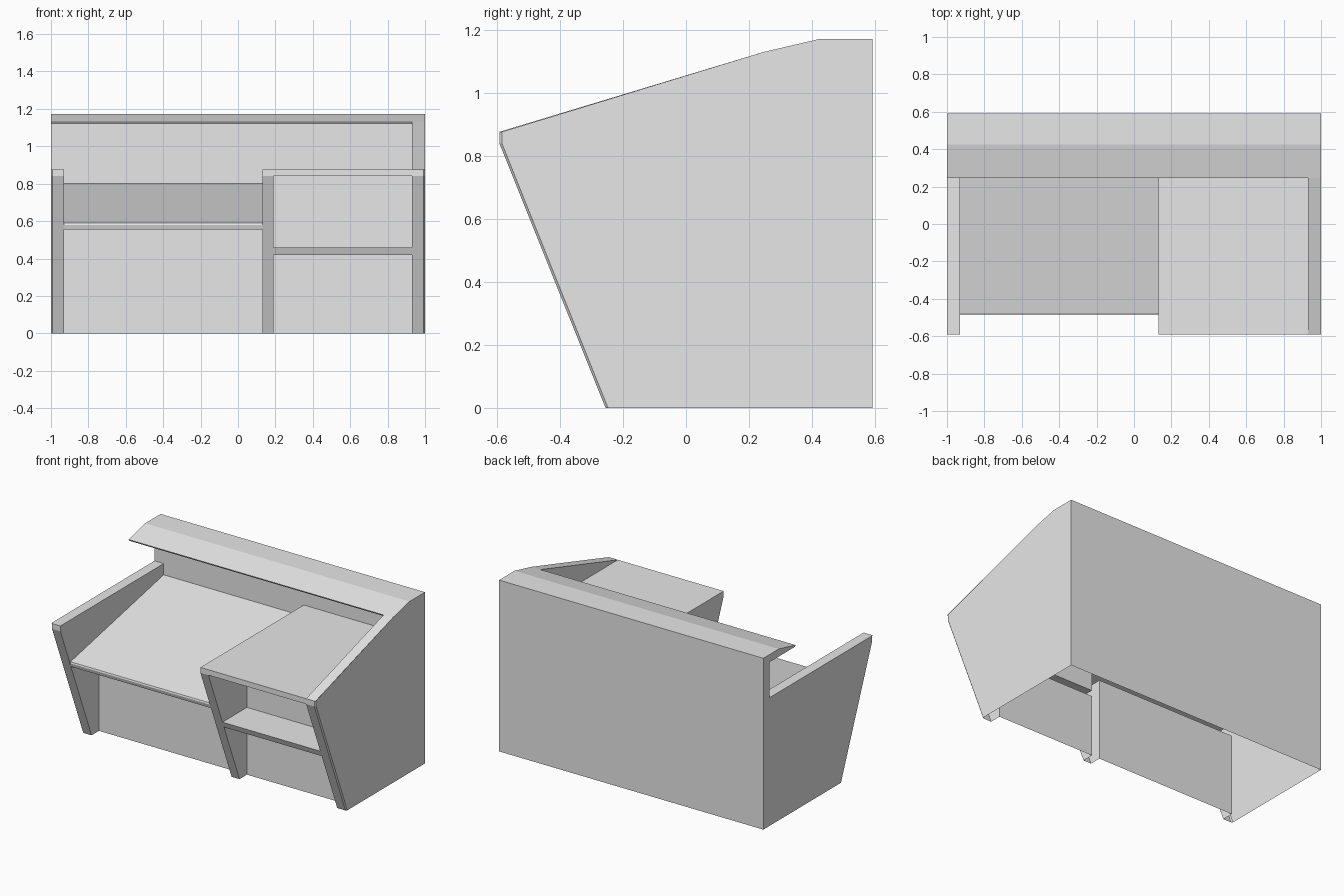
import bpy

if "Cube" in bpy.data.objects:
    bpy.data.objects.remove(bpy.data.objects["Cube"])

grey = bpy.data.materials.new("light_grey")
grey.use_nodes = True
grey.diffuse_color = (0.8, 0.8, 0.8, 1)
grey.node_tree.nodes["Principled BSDF"].inputs["Base Color"].default_value = (0.8, 0.8, 0.8, 1)


def add_mesh(name, verts, faces):
    mesh = bpy.data.meshes.new(name)
    mesh.from_pydata(verts, [], faces)
    mesh.materials.append(grey)
    obj = bpy.data.objects.new(name, mesh)
    bpy.context.scene.collection.objects.link(obj)
    return obj


def strip(name, path, x0, x1):
    """Sweep an open (y, z) path across x; paths run from back over the top to the front."""
    verts = [(x, y, z) for y, z in path for x in (x0, x1)]
    faces = [(i, i + 2, i + 3, i + 1) for i in range(0, len(verts) - 2, 2)]
    return add_mesh(name, verts, faces)


def side(name, x, outline, facing):
    """Flat (y, z) outline at x, facing +x or -x."""
    area = sum(a[0] * b[1] - b[0] * a[1] for a, b in zip(outline, outline[1:] + outline[:1]))
    if area * facing < 0:
        outline = outline[::-1]
    return add_mesh(name, [(x, y, z) for y, z in outline], [range(len(outline))])


def front(z):
    """Point on the raked front edge of the panels."""
    return (FOOT + (NOSE - FOOT) * z / LIP, z)


# Main levels and planes
FOOT, NOSE, KICK, INNER, BACK = -0.255, -0.592, -0.175, 0.525, 0.592
LIP, TOP, SHELF_LOW, SHELF_TOP = 0.84, 0.877, 0.42, 0.46
DESK_LOW, DESK_FRONT, DESK_BACK = 0.555, 0.59, 0.80
OUT, IN, MID_L, MID_R, TRIM = 1.0, 0.93, 0.13, 0.19, 0.008

hood_edge, hood_under = (0.245, 1.13), (0.25, 1.12)
hood_top = [(BACK, 1.172), (0.425, 1.172), hood_edge]
raked = [(NOSE, TOP), (NOSE, LIP), (FOOT, 0)]
trimmed = [(y + TRIM, z) for y, z in raked]

# Back wall and hood
strip("back_wall", [(BACK, 0), (BACK, 1.172)], -OUT, OUT)
strip("hood", hood_top, -OUT, OUT)
strip("hood_underside", [hood_edge, hood_under, (INNER, 1.12)], -OUT, IN)
for name, x0, x1, low in (("left", -OUT, -IN, TOP), ("desk", -IN, MID_L, DESK_BACK),
                          ("cabinet", MID_L, IN, TOP)):
    strip(name + "_inner_wall", [(INNER, 1.12), (INNER, low)], x0, x1)

# Outer sides
side("tall_side", OUT, hood_top + trimmed + [(BACK, 0)], 1)
side("low_side", -OUT, hood_top + [hood_under, (INNER, 1.12), (INNER, TOP)]
     + trimmed + [(BACK, 0)], -1)

# Panel edges, with a thin chamfer on the outer front corners
strip("tall_side_top", [hood_edge, raked[0]], IN, OUT)
strip("low_side_top", [(INNER, TOP), raked[0]], -OUT, -IN)
strip("tall_side_front", raked, IN, OUT - TRIM)
strip("low_side_front", raked, TRIM - OUT, -IN)
strip("divider_front", raked[1:], MID_L, MID_R)
for name, sign in (("tall", 1), ("low", -1)):
    verts = []
    for (y, z), (ty, tz) in zip(raked, trimmed):
        pair = [(sign * (OUT - TRIM), y, z), (sign * OUT, ty, tz)]
        verts += pair[::sign]
    add_mesh(name + "_side_chamfer", verts, [(0, 2, 3, 1), (2, 4, 5, 3)])

# Sloped desk with its lip and kick panel
strip("desk", [(INNER, DESK_BACK), (-0.482, DESK_FRONT), (-0.485, 0.58), front(DESK_LOW),
               (KICK, DESK_LOW), (KICK, 0)], -IN, MID_L)

# Cabinet top, cubby, shelf and kick panel
strip("cabinet", [(INNER, TOP), (NOSE, TOP), (NOSE, LIP)], MID_L, IN)
strip("cubby", [(NOSE, LIP), (KICK, LIP), (KICK, SHELF_TOP), front(SHELF_TOP),
                front(SHELF_LOW), (KICK, SHELF_LOW), (KICK, 0)], MID_R, IN)

# Inner faces of the panels
above_desk = [(INNER, TOP), (NOSE, TOP), (NOSE, LIP), front(DESK_FRONT),
              (-0.482, DESK_FRONT), (INNER, DESK_BACK)]
cubby_side = [(NOSE, LIP), (KICK, LIP), (KICK, SHELF_TOP), front(SHELF_TOP)]


def leg(z):
    return [front(z), (KICK, z), (KICK, 0), (FOOT, 0)]


for name, x, facing in (("low_side", -IN, 1), ("divider", MID_L, -1)):
    side(name + "_inner_face", x, above_desk, facing)
    side(name + "_leg_face", x, leg(DESK_LOW), facing)
for name, x, facing in (("divider", MID_R, 1), ("tall_side", IN, -1)):
    side(name + "_cubby_face", x, cubby_side, facing)
    side(name + "_cubby_leg_face", x, leg(SHELF_LOW), facing)
side("tall_side_inner_face", IN, [(NOSE, TOP), hood_edge, hood_under, (INNER, 1.12),
                                  (INNER, TOP)], -1)
